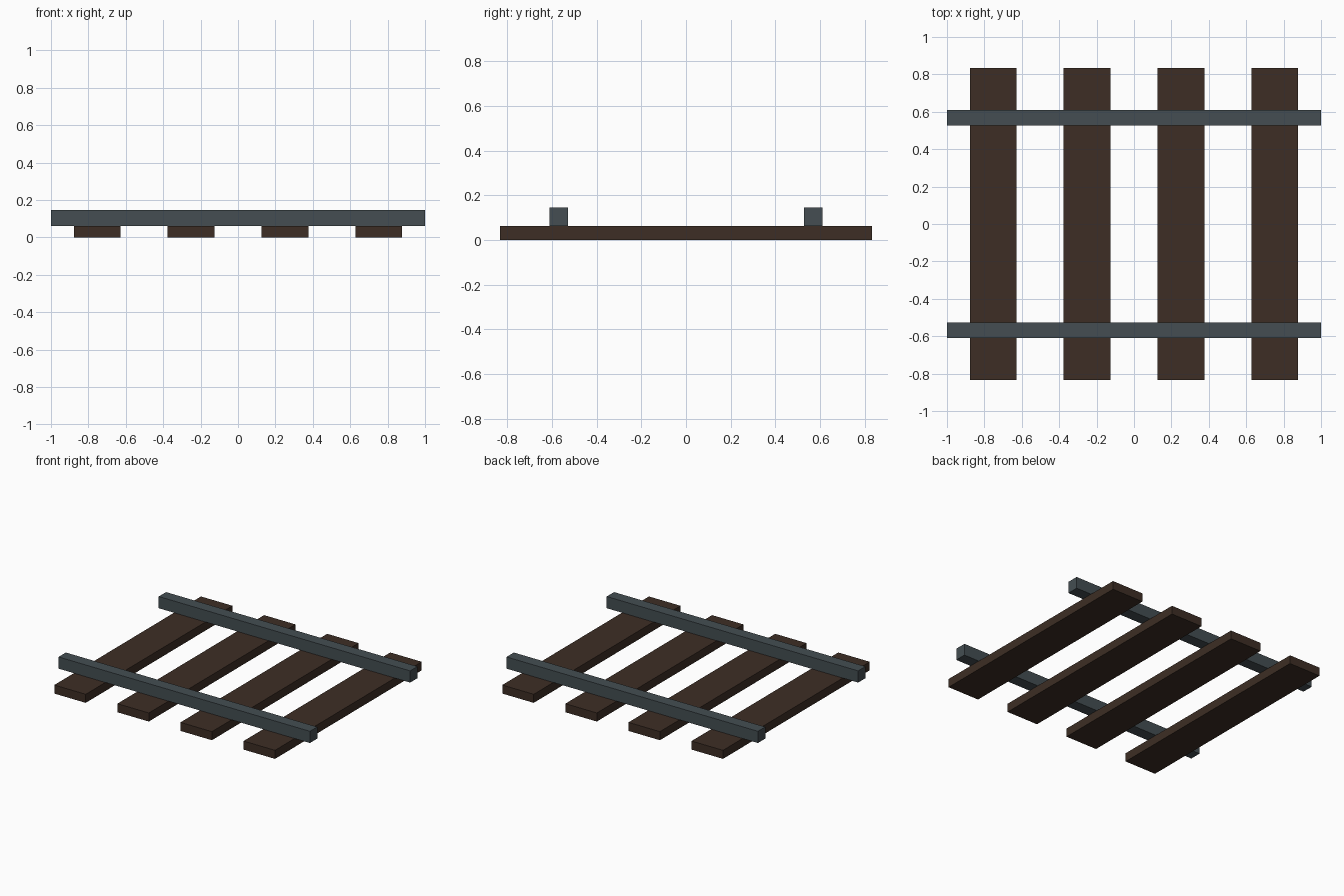
import bpy

if "Cube" in bpy.data.objects:
    bpy.data.objects.remove(bpy.data.objects["Cube"])


def material(name, rgb):
    m = bpy.data.materials.new(name)
    m.diffuse_color = (*rgb, 1)
    m.use_nodes = True
    m.node_tree.nodes["Principled BSDF"].inputs["Base Color"].default_value = m.diffuse_color
    return m


def box(name, center, size, mat):
    bpy.ops.mesh.primitive_cube_add(size=1, location=center)
    o = bpy.context.object
    o.name = name
    o.scale = size
    bpy.ops.object.transform_apply(location=False, rotation=False, scale=True)
    o.data.materials.append(mat)
    return o


wood = material("dark_wood", (0.047, 0.027, 0.018))
steel = material("grey_steel", (0.058, 0.076, 0.085))

TIE_H, RAIL = 0.0615, 0.084

# Cross ties lying on the ground
for i in range(4):
    box(f"tie_{i + 1}", (-0.753 + 0.502 * i, 0, TIE_H / 2), (0.25, 1.667, TIE_H), wood)

# Two square rails resting on the ties
for side, y in (("front", -0.569), ("back", 0.569)):
    box(f"rail_{side}", (0, y, TIE_H + RAIL / 2), (2.0, 0.083, RAIL), steel)
